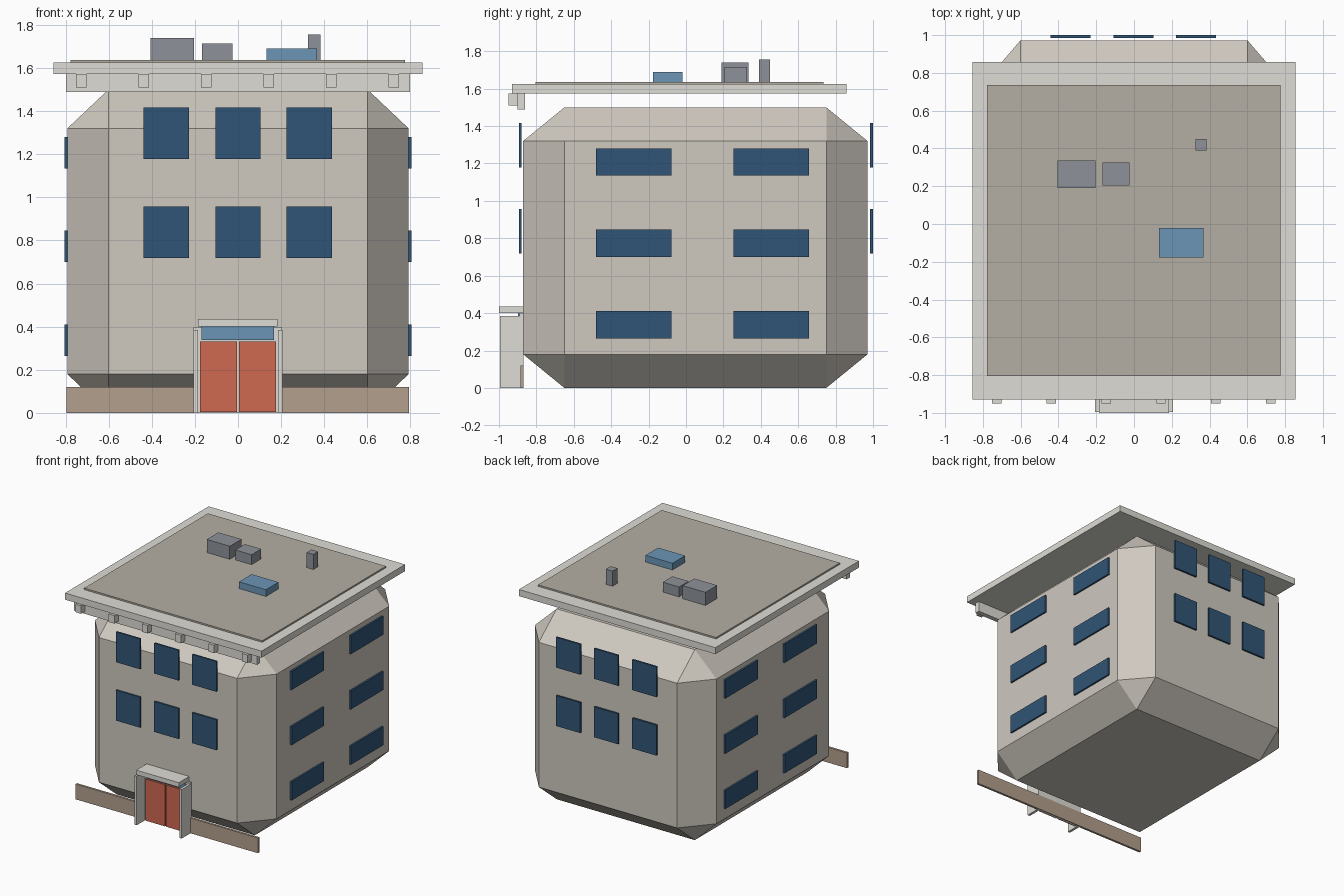
import bpy, bmesh

if "Cube" in bpy.data.objects:
    bpy.data.objects.remove(bpy.data.objects["Cube"])


def mat(name, rgb):
    m = bpy.data.materials.new(name)
    m.diffuse_color = (*rgb, 1)
    m.use_nodes = True
    m.node_tree.nodes["Principled BSDF"].inputs["Base Color"].default_value = m.diffuse_color
    return m


WALL = mat("wall", (0.62, 0.58, 0.52))
TRIM = mat("trim", (0.73, 0.72, 0.67))
ROOF = mat("roof_felt", (0.46, 0.43, 0.37))
GLASS = mat("dark_glass", (0.03, 0.09, 0.18))
SKY = mat("light_glass", (0.15, 0.3, 0.47))
DOOR = mat("door_red", (0.62, 0.14, 0.08))
PLINTH = mat("plinth_tan", (0.45, 0.35, 0.27))
METAL = mat("metal", (0.27, 0.29, 0.32))


def finish(name, bm, material):
    me = bpy.data.meshes.new(name)
    bm.to_mesh(me)
    bm.free()
    ob = bpy.data.objects.new(name, me)
    bpy.context.collection.objects.link(ob)
    me.materials.append(material)
    return ob


def box(name, x, y, z, material):
    """Box from (min, max) ranges on each axis."""
    bm = bmesh.new()
    bmesh.ops.create_cube(bm, size=1)
    for v in bm.verts:
        v.co = [sum(r) / 2 + c * (r[1] - r[0]) for r, c in zip((x, y, z), v.co)]
    return finish(name, bm, material)


def chamfered_box(name, center, outer, inner, material):
    """Box with every edge cut once: hull of three points per corner."""
    bm = bmesh.new()
    for sx in (-1, 1):
        for sy in (-1, 1):
            for sz in (-1, 1):
                for axis in range(3):
                    h = [outer[i] if i == axis else inner[i] for i in range(3)]
                    bm.verts.new([c + s * d for c, s, d in zip(center, (sx, sy, sz), h)])
    bmesh.ops.convex_hull(bm, input=bm.verts)
    bmesh.ops.dissolve_limit(bm, angle_limit=0.01, verts=bm.verts, edges=bm.edges)
    return finish(name, bm, material)


# Building body
chamfered_box("body", (0, 0.05, 0.75), (0.792, 0.921, 0.75), (0.602, 0.70, 0.57), WALL)

# Front and back windows
for z in (0.718, 1.178):
    for x in (-0.333, 0, 0.331):
        box("front_window", (x - 0.105, x + 0.105), (-0.893, -0.879), (z, z + 0.239), GLASS)
        box("back_window", (x - 0.108, x + 0.102), (0.985, 1.0), (z, z + 0.239), GLASS)

# Side windows
for z in (0.265, 0.70, 1.135):
    for y in (-0.28, 0.456):
        for s in (-1, 1):
            box("side_window", sorted((s * 0.79, s * 0.806)), (y - 0.202, y + 0.202),
                (z, z + 0.146), GLASS)

# Roof slab, felt, front fascia and brackets
box("roof_slab", (-0.856, 0.856), (-0.93, 0.857), (1.573, 1.625), TRIM)
box("roof_felt", (-0.777, 0.775), (-0.805, 0.735), (1.623, 1.637), ROOF)
box("fascia", (-0.797, 0.797), (-0.90, -0.862), (1.49, 1.573), TRIM)
for i in range(6):
    x = -0.727 + i * 0.29
    box("bracket", (x - 0.025, x + 0.025), (-0.95, -0.895), (1.51, 1.573), TRIM)

# Rooftop equipment
box("large_vent_unit", (-0.405, -0.205), (0.19, 0.335), (1.635, 1.74), METAL)
box("small_vent_unit", (-0.167, -0.025), (0.205, 0.325), (1.635, 1.715), METAL)
box("chimney", (0.325, 0.383), (0.39, 0.45), (1.635, 1.756), METAL)
box("skylight", (0.132, 0.367), (-0.177, -0.02), (1.635, 1.69), SKY)

# Front plinth
box("plinth", (-0.795, 0.793), (-0.886, -0.868), (0, 0.12), PLINTH)

# Entrance: frame, doors, transom, side posts, canopy
box("door_frame", (-0.207, 0.205), (-0.890, -0.870), (0, 0.398), TRIM)
for s in (-1, 1):
    box("door", sorted((s * 0.005, s * 0.176)), (-0.902, -0.889), (0.004, 0.332), DOOR)
    box("entrance_post", sorted((s * 0.186, s * 0.206)), (-0.995, -0.87), (0, 0.385), TRIM)
box("transom", (-0.17, 0.166), (-0.898, -0.889), (0.338, 0.4), SKY)
box("canopy", (-0.186, 0.184), (-1.0, -0.868), (0.4, 0.436), TRIM)
